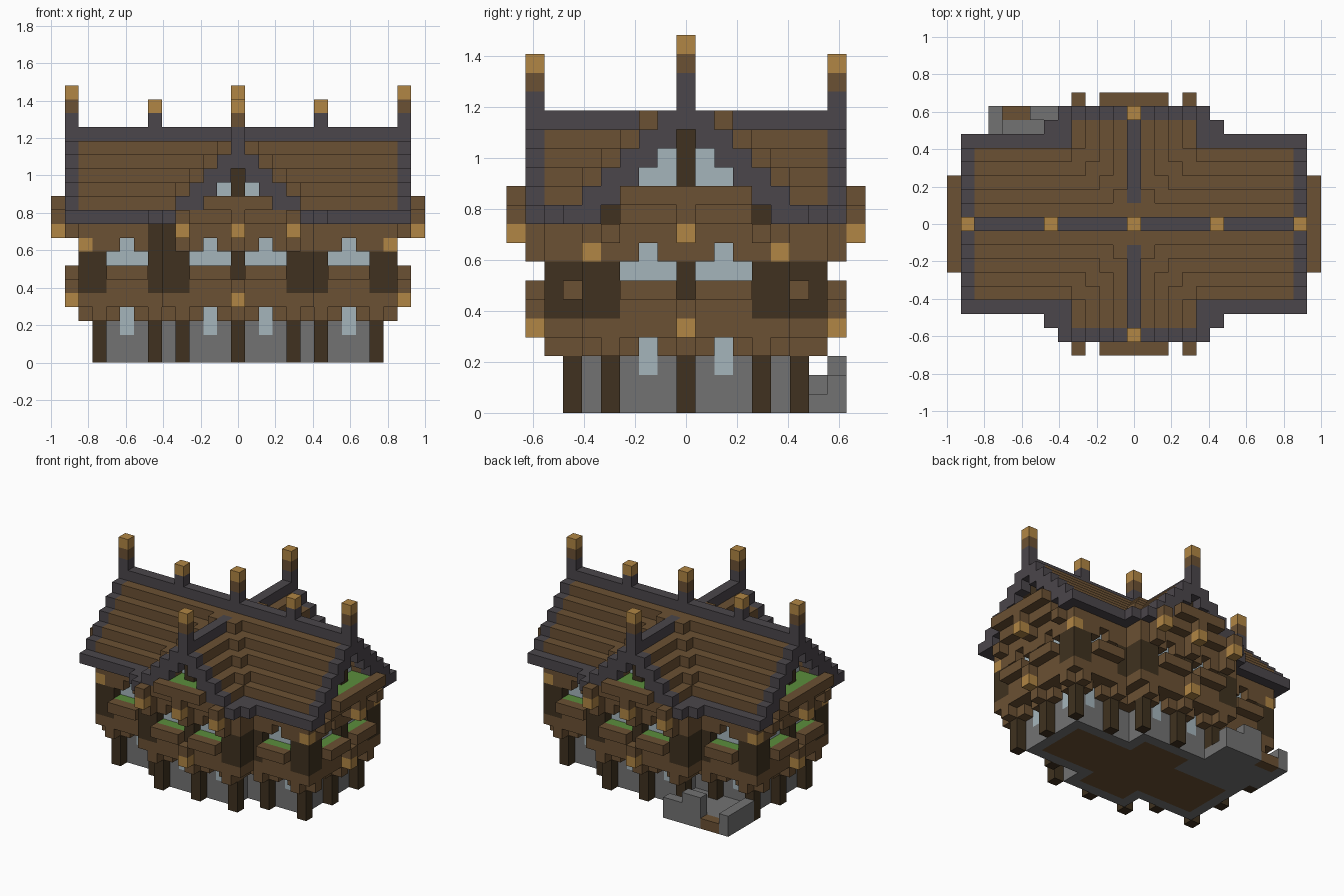
import bpy, bmesh

cube = bpy.data.objects.get("Cube")
if cube:
    bpy.data.objects.remove(cube)

U = 2 / 27  # one block
COLORS = {
    "brown_wood": (0.147, 0.082, 0.033),
    "dark_wood": (0.050, 0.031, 0.014),
    "pale_wood": (0.440, 0.238, 0.058),
    "slate": (0.070, 0.061, 0.070),
    "stone": (0.170, 0.170, 0.170),
    "glass": (0.376, 0.462, 0.500),
    "leaves": (0.105, 0.270, 0.045),
}
mats = {}
for name, rgb in COLORS.items():
    m = bpy.data.materials.new(name)
    m.use_nodes = True
    m.diffuse_color = (*rgb, 1)
    bsdf = m.node_tree.nodes["Principled BSDF"]
    bsdf.inputs["Base Color"].default_value = (*rgb, 1)
    bsdf.inputs["Roughness"].default_value = 0.9
    mats[name] = m

cells = {}  # block position -> (part, colour); later parts replace earlier ones


def box(part, color, xs, ys, zs):
    """Fill inclusive block ranges; a single number means one block."""
    rx, ry, rz = [(r, r) if isinstance(r, int) else r for r in (xs, ys, zs)]
    for x in range(rx[0], rx[1] + 1):
        for y in range(ry[0], ry[1] + 1):
            for z in range(rz[0], rz[1] + 1):
                cells[x, y, z] = (part, color)


def sym(part, color, xs, ys, zs):
    """Box mirrored across both axes."""
    def flip(r, s):
        r = (r, r) if isinstance(r, int) else r
        return r if s > 0 else (-r[1], -r[0])
    for sx in (1, -1):
        for sy in (1, -1):
            box(part, color, flip(xs, sx), flip(ys, sy), zs)


def cross(part, color, grow, zs):
    """Cross-shaped storey: long wing plus crossing wing."""
    box(part, color, (-9 - grow, 9 + grow), (-3 - grow, 3 + grow), zs)
    box(part, color, (-3 - grow, 3 + grow), (-5 - grow, 5 + grow), zs)


def windows(part, grow, zs, half=0):
    """Window openings on every wall of a storey."""
    sym(part, "glass", (8 - half, 8 + half), 3 + grow, zs)
    sym(part, "glass", (2 - half, 2 + half), 5 + grow, zs)
    sym(part, "glass", 9 + grow, (2 - half, 2 + half), zs)


def clear_columns(grow, z):
    """Open a beam ring in front of the windows."""
    for x, y in ((8, 3 + grow), (2, 5 + grow), (9 + grow, 2)):
        for sx in (1, -1):
            for sy in (1, -1):
                cells.pop((x * sx, y * sy, z), None)


# Ground floor: stone walls, wooden floor, timber posts
cross("base_walls", "stone", 0, (0, 3))
cross("ground_floor", "brown_wood", -1, 0)
cross("lower_beams", "brown_wood", 1, 3)
clear_columns(1, 3)
windows("lower_windows", 0, (2, 3))
POSTS = ((10, 4), (10, 0), (6, 4), (4, 6), (0, 6))
for x, y in POSTS:
    sym("base_posts", "dark_wood", x, y, (0, 2))
    if x == 10:
        sym("lower_brackets", "brown_wood", 11, y, 3)
    if y:
        sym("lower_brackets", "brown_wood", x, y + 1, 3)

# Upper floor
cross("jetty", "brown_wood", 2, (4, 5))
cross("upper_walls", "brown_wood", 1, (6, 7))
windows("upper_windows", 1, (6, 7), 1)
cross("upper_beams", "brown_wood", 2, (8, 9))
clear_columns(2, 8)
windows("upper_windows", 1, 8)
for x, y in ((11, 5), (10, 5), (11, 4), (5, 7), (4, 7), (5, 6), (6, 5)):
    sym("upper_posts", "dark_wood", x, y, (5, 7))
for x, y in ((11, 0), (0, 7)):
    sym("upper_posts", "dark_wood", x, y, (6, 7))
box("upper_posts", "dark_wood", -5, -7, (8, 9))
box("upper_posts", "dark_wood", -6, -5, (8, 9))

# Upper floor planters with brackets
for xs, ys, gx, gy in (((7, 9), 6, (7, 9), 5), ((1, 3), 8, (1, 3), 7),
                       (12, (1, 3), 11, (1, 3))):
    sym("upper_planters", "brown_wood", xs, ys, 6)
    sym("upper_plants", "leaves", gx, gy, 6)
for x, y in ((12, 0), (0, 8)):
    sym("planter_brackets", "brown_wood", x, y, 5)
    sym("bracket_ends", "pale_wood", x, y, 4)
sym("bracket_ends", "pale_wood", 11, 5, 8)

# Beam ends under the gables
for x in (0, 4):
    sym("gable_brackets", "brown_wood", x, 8, (8, 9))
for y in (0, 4):
    sym("gable_brackets", "brown_wood", 12, y, 9)
for x, y in ((13, 0), (0, 9), (4, 9)):
    sym("gable_brackets", "brown_wood", x, y, 10)
    sym("bracket_ends", "pale_wood", x, y, 9)

# Roof: stepped main and crossing gables, two blocks thick
for x in range(-12, 13):
    for y in range(-8, 9):
        ax, ay = abs(x), abs(y)
        main = 16 - ay if ay <= 6 else -1
        wing = 15 - ax if ax <= 5 else -1
        h = max(main, wing)
        if h < 0:
            continue
        if main >= wing:
            edge = ax == 12 or ay in (0, 6)
        else:
            edge = ay == 8 or ax in (0, 5)
        valley = ay == ax + 1 and 1 <= ax <= 4
        part, color = ("roof_trim", "slate") if edge else ("roof_steps", "brown_wood")
        if ax <= 10 and ay <= 6 and h > 11:
            box("gable_windows", "glass", x, y, (10, h - 2))
        box(part, color, x, y, (max(10, h - 1), h))
        if valley:
            box("roof_valleys", "brown_wood", x, y, h + 1)
sym("roof_trim", "slate", 6, 7, 10)

# Gable floors, posts and planters
box("gable_floors", "brown_wood", (-12, 12), (-3, 3), 10)
box("gable_floors", "brown_wood", (-3, 3), (-8, 8), 10)
sym("gable_posts", "dark_wood", 11, 0, (11, 14))
sym("gable_posts", "dark_wood", 0, 7, (11, 13))
sym("gable_posts", "dark_wood", 11, 4, (9, 10))
sym("gable_planters", "brown_wood", 13, (-3, 3), 11)
sym("gable_planters", "brown_wood", (-2, 2), 9, 11)
sym("gable_plants", "leaves", (11, 12), (-3, 3), 11)
sym("gable_plants", "leaves", (-2, 2), (7, 8), 11)

# Ridge finials
for x, y, z, colors in ((12, 0, 17, ("slate", "brown_wood", "pale_wood")),
                        (0, 0, 17, ("slate", "brown_wood", "pale_wood")),
                        (6, 0, 17, ("slate", "pale_wood")),
                        (0, 8, 16, ("slate", "brown_wood", "pale_wood"))):
    for i, c in enumerate(colors):
        sym("ridge_finials", c, x, y, z + i)

# Walled yard with a wooden step at the back
box("yard_wall", "stone", (-9, -4), (4, 7), 0)
box("yard_wall", "stone", -10, (5, 8), (0, 1))
box("yard_wall", "stone", (-7, -4), 8, (0, 1))
box("yard_wall", "stone", (-7, -6), 8, 2)
box("yard_step", "brown_wood", (-9, -8), 8, 0)

# Build one mesh per part from the exposed block sides
SIDES = [(a, s) for a in range(3) for s in (1, -1)]
for part in sorted({p for p, c in cells.values()}):
    used = sorted({c for p, c in cells.values() if p == part})
    bm = bmesh.new()
    for pos, (p, color) in cells.items():
        if p != part:
            continue
        center = [pos[0] * U, pos[1] * U, (pos[2] + 0.5) * U]
        for axis, s in SIDES:
            near = list(pos)
            near[axis] += s
            if tuple(near) in cells:
                continue
            corners = []
            for du, dv in ((-1, -1), (1, -1), (1, 1), (-1, 1)):
                v = list(center)
                v[axis] += s * U / 2
                v[(axis + 1) % 3] += du * U / 2
                v[(axis + 2) % 3] += dv * U / 2
                corners.append(bm.verts.new(v))
            face = bm.faces.new(corners if s > 0 else corners[::-1])
            face.material_index = used.index(color)
    bmesh.ops.remove_doubles(bm, verts=bm.verts, dist=U / 100)
    mesh = bpy.data.meshes.new(part)
    bm.to_mesh(mesh)
    bm.free()
    for c in used:
        mesh.materials.append(mats[c])
    bpy.context.collection.objects.link(bpy.data.objects.new(part, mesh))
